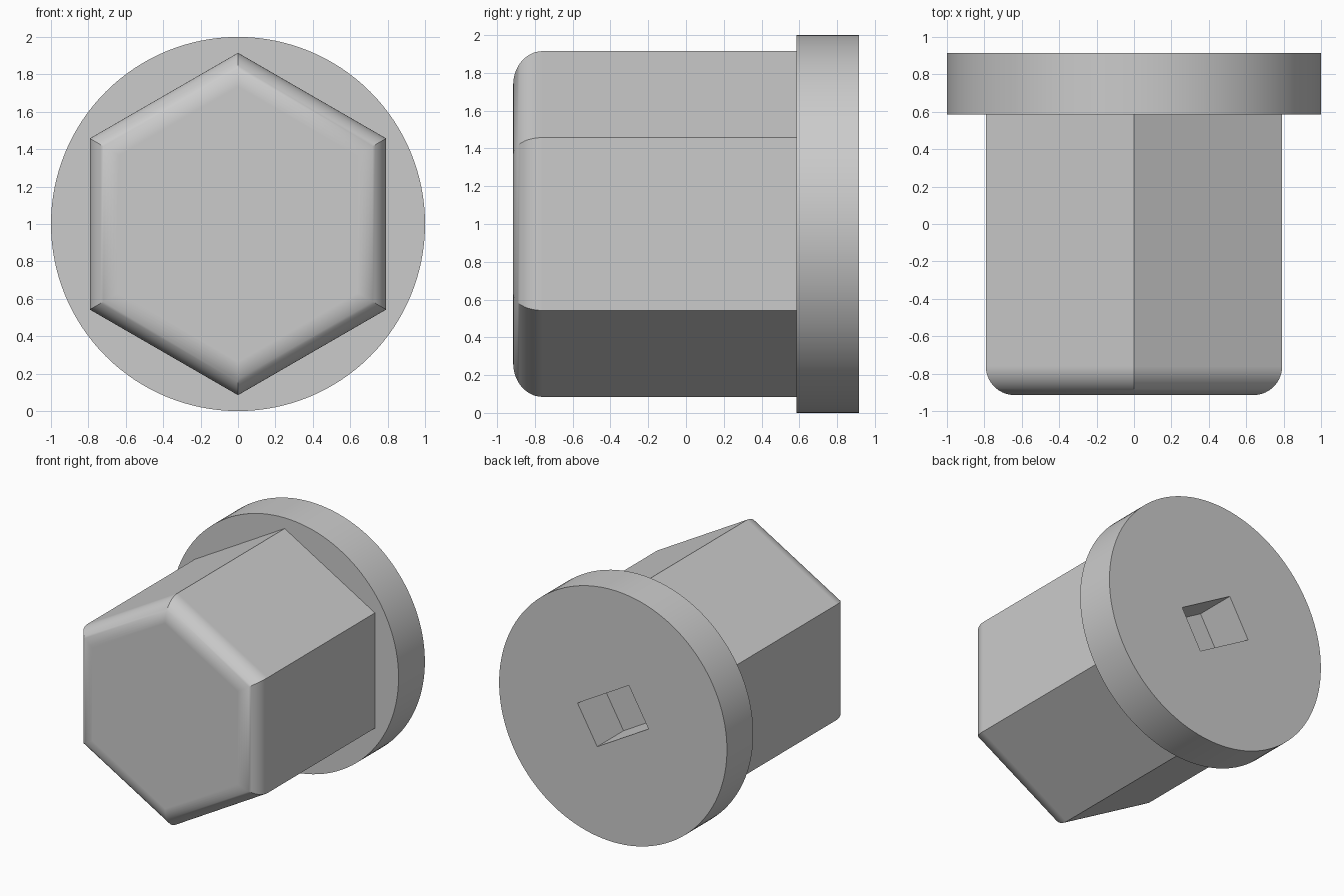
import bpy, bmesh
from math import sin, cos, pi, radians

if "Cube" in bpy.data.objects:
    bpy.data.objects.remove(bpy.data.objects["Cube"], do_unlink=True)

FRONT, SEAT, BACK = -0.915, 0.585, 0.915   # stations along y
HEX_R, FILLET, STEPS = 0.915, 0.155, 14

grey = bpy.data.materials.new("light_grey")
grey.use_nodes = True
grey.diffuse_color = (0.6, 0.6, 0.6, 1)
grey.node_tree.nodes["Principled BSDF"].inputs["Base Color"].default_value = (0.6, 0.6, 0.6, 1)


def loft(name, sides, stations):
    """Solid of regular polygon rings along y, given as (radius, y)."""
    bm = bmesh.new()
    rings = [[bm.verts.new((r * cos(pi / 2 + 2 * pi * k / sides), y,
                            1 + r * sin(pi / 2 + 2 * pi * k / sides)))
              for k in range(sides)] for r, y in stations]
    for a, b in zip(rings, rings[1:]):
        for k in range(sides):
            n = (k + 1) % sides
            bm.faces.new((a[k], a[n], b[n], b[k]))
    bm.faces.new(rings[0])
    bm.faces.new(rings[-1])
    bmesh.ops.recalc_face_normals(bm, faces=bm.faces)
    mesh = bpy.data.meshes.new(name)
    bm.to_mesh(mesh)
    bm.free()
    mesh.materials.append(grey)
    obj = bpy.data.objects.new(name, mesh)
    bpy.context.collection.objects.link(obj)
    return obj


def activate(obj):
    bpy.ops.object.select_all(action='DESELECT')
    obj.select_set(True)
    bpy.context.view_layer.objects.active = obj


def smooth(obj):
    activate(obj)
    bpy.ops.object.shade_smooth_by_angle(angle=radians(30))
    obj.modifiers.new("even_normals", 'WEIGHTED_NORMAL').keep_sharp = True


# Hexagonal body with a rounded front rim
profile = []
for i in range(STEPS + 1):
    t = pi / 2 * i / STEPS
    inset = FILLET * (1 - sin(t)) / cos(pi / 6)
    profile.append((HEX_R - inset, FRONT + FILLET * (1 - cos(t))))
profile.append((HEX_R, SEAT))
smooth(loft("hex_body", 6, profile))

# Round flange, with a tilted rectangular slot through to the body
flange = loft("flange", 128, [(1, SEAT), (1, BACK)])
bpy.ops.mesh.primitive_cube_add(size=1, location=(0, 0.75, 1), rotation=(0, radians(30), 0))
cutter = bpy.context.object
cutter.name = "slot_cutter"
cutter.scale = (0.52, 0.6, 0.346)
cutter.hide_render = True
cutter.data.materials.append(grey)
cut = flange.modifiers.new("slot", 'BOOLEAN')
cut.operation = 'DIFFERENCE'
cut.solver = 'EXACT'
cut.object = cutter
activate(flange)
bpy.ops.object.modifier_apply(modifier=cut.name)
bpy.data.objects.remove(cutter, do_unlink=True)
smooth(flange)
